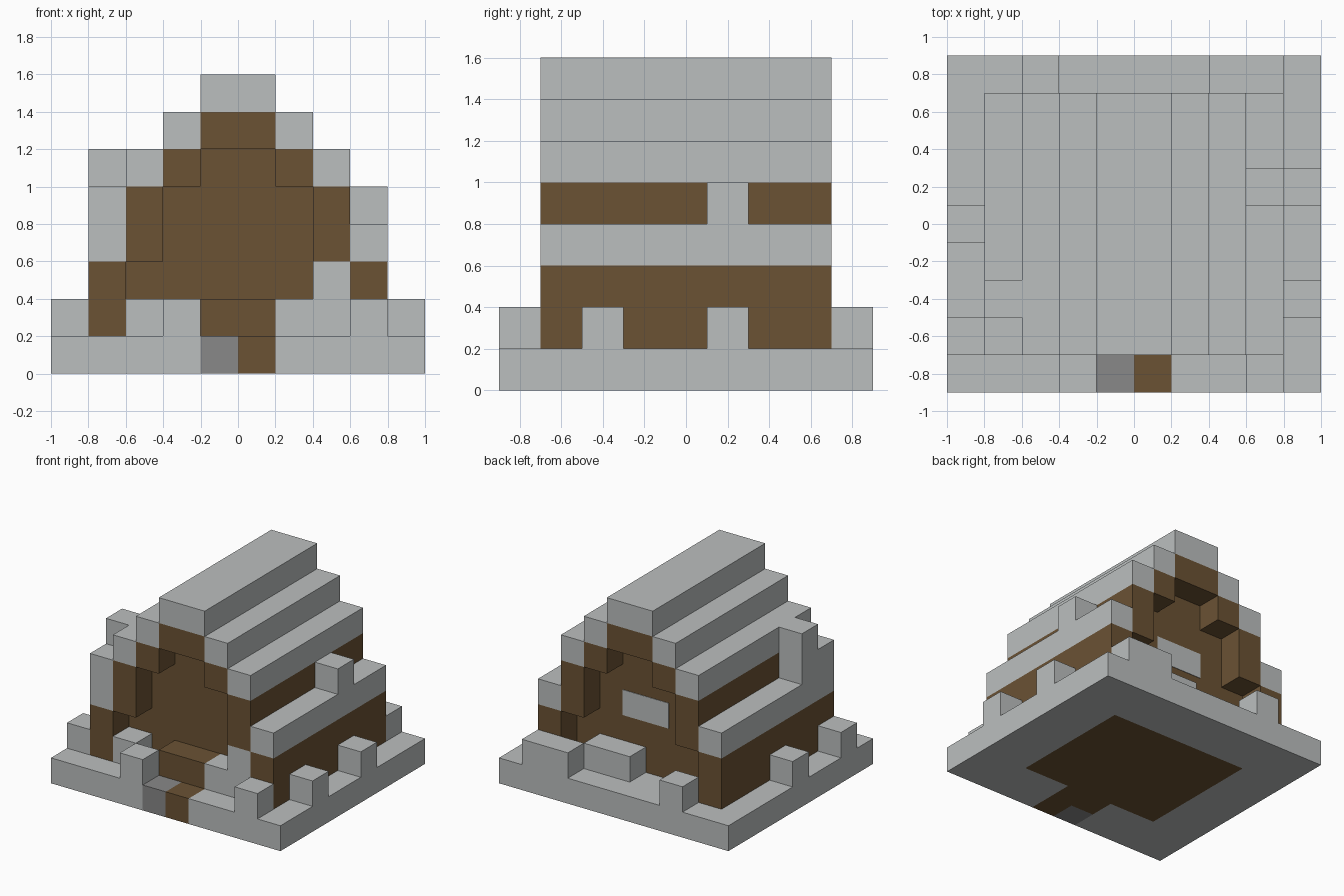
import bpy
import bmesh

U = 0.2  # size of one building block

cube = bpy.data.objects.get("Cube")
if cube:
    bpy.data.objects.remove(cube, do_unlink=True)


def material(name, rgb):
    m = bpy.data.materials.new(name)
    m.use_nodes = True
    color = (*rgb, 1.0)
    m.diffuse_color = color
    m.node_tree.nodes["Principled BSDF"].inputs["Base Color"].default_value = color
    return m


STONE = material("pale_stone", (0.50, 0.52, 0.52))
WOOD = material("brown_wood", (0.147, 0.085, 0.034))
DARK = material("mid_grey", (0.246, 0.246, 0.246))


def extrude(name, mat, profile, y0, y1):
    """Extrude an x-z profile along y; all sizes are in blocks."""
    bm = bmesh.new()
    face = bm.faces.new([bm.verts.new((x * U, y0 * U, z * U)) for x, z in profile])
    moved = bmesh.ops.extrude_face_region(bm, geom=[face])["geom"]
    verts = [v for v in moved if isinstance(v, bmesh.types.BMVert)]
    bmesh.ops.translate(bm, verts=verts, vec=(0, (y1 - y0) * U, 0))
    bmesh.ops.recalc_face_normals(bm, faces=bm.faces)
    mesh = bpy.data.meshes.new(name)
    bm.to_mesh(mesh)
    bm.free()
    mesh.materials.append(mat)
    obj = bpy.data.objects.new(name, mesh)
    bpy.context.collection.objects.link(obj)
    return obj


def box(name, mat, x, y, z):
    (x0, x1), (z0, z1) = x, z
    return extrude(name, mat, [(x0, z0), (x1, z0), (x1, z1), (x0, z1)], *y)


def block(name, mat, x, y, z, width=1, height=1):
    """A block given by its lowest corner."""
    return box(name, mat, (x, x + width), (y, y + 1), (z, z + height))


def steps(levels, bottom):
    """Right half of a stepped gable outline, from the bottom up."""
    points, z = [], bottom
    for half_width, top in levels:
        points += [(half_width, z), (half_width, top)]
        z = top
    return points


def mirrored(points):
    return [(-x, z) for x, z in reversed(points)]


FRONT, BACK = -4.5, 4.5
WALL0, WALL1 = -3.5, 3.5

# Ground slab: stone frame around a wooden floor and doorstep
for side, x in (("right", (-5, -3)), ("left", (3, 5))):
    box(f"base_{side}", STONE, x, (FRONT, BACK), (0, 1))
box("base_back", STONE, (-3, 3), (2.5, BACK), (0, 1))
for side, x in (("right", (-3, -1)), ("left", (1, 3))):
    box(f"base_front_{side}", STONE, x, (FRONT, -2.5), (0, 1))
box("floor", WOOD, (-3, 3), (-2.5, 2.5), (0, 1))
box("entry_floor", WOOD, (-1, 1), (WALL0, -2.5), (0, 1))
block("doorstep_wood", WOOD, 0, FRONT, 0)
block("doorstep_grey", DARK, -1, FRONT, 0)

# Stepped timber shell with a recessed hall inside it
outer = steps([(4, 3), (3, 5), (2, 6), (1, 7)], 1)
inner = steps([(3, 3), (2, 5), (1, 6)], 1)
arch = outer + mirrored(outer) + [(-x, z) for x, z in inner] + list(reversed(inner))
extrude("timber_shell", WOOD, arch, WALL0, WALL1)
extrude("hall", WOOD, inner + mirrored(inner), -2.5, 2.5)
box("entry_step", WOOD, (-1, 1), (WALL0, -2.5), (1, 2))
box("back_window", STONE, (-1, 1), (2.5, 2.52), (3, 4))

# Stone roof courses on both slopes, and the ridge
for name, inside, z in (("eave", 3, 3), ("middle_roof", 2, 5), ("upper_roof", 1, 6)):
    for side, x in (("right", (-inside - 1, -inside)), ("left", (inside, inside + 1))):
        box(f"{name}_{side}", STONE, x, (WALL0, WALL1), (z, z + 1))
box("ridge", STONE, (-1, 1), (WALL0, WALL1), (7, 8))

# Loose stones on the roof
block("roof_stone_left", STONE, 3, 0.5, 4)
block("roof_stone_right_front", STONE, -4, WALL0, 4)
block("roof_stone_right_tall", STONE, -4, -2.5, 4, height=2)

# Loose stones on the ground slab: x, y, width
for n, (x, y, width) in enumerate([
        (-5, -3.5, 1), (-5, -0.5, 1), (4, -2.5, 1), (4, 0.5, 1),
        (-2, -4.5, 1), (-3, -3.5, 1), (1, -3.5, 2), (3, -4.5, 1),
        (2, 3.5, 2), (0, 2.5, 2), (-3, 3.5, 1)]):
    block(f"ground_stone_{n + 1}", STONE, x, y, 1, width)
block("front_pillar_stone", STONE, 2, WALL0, 2)
